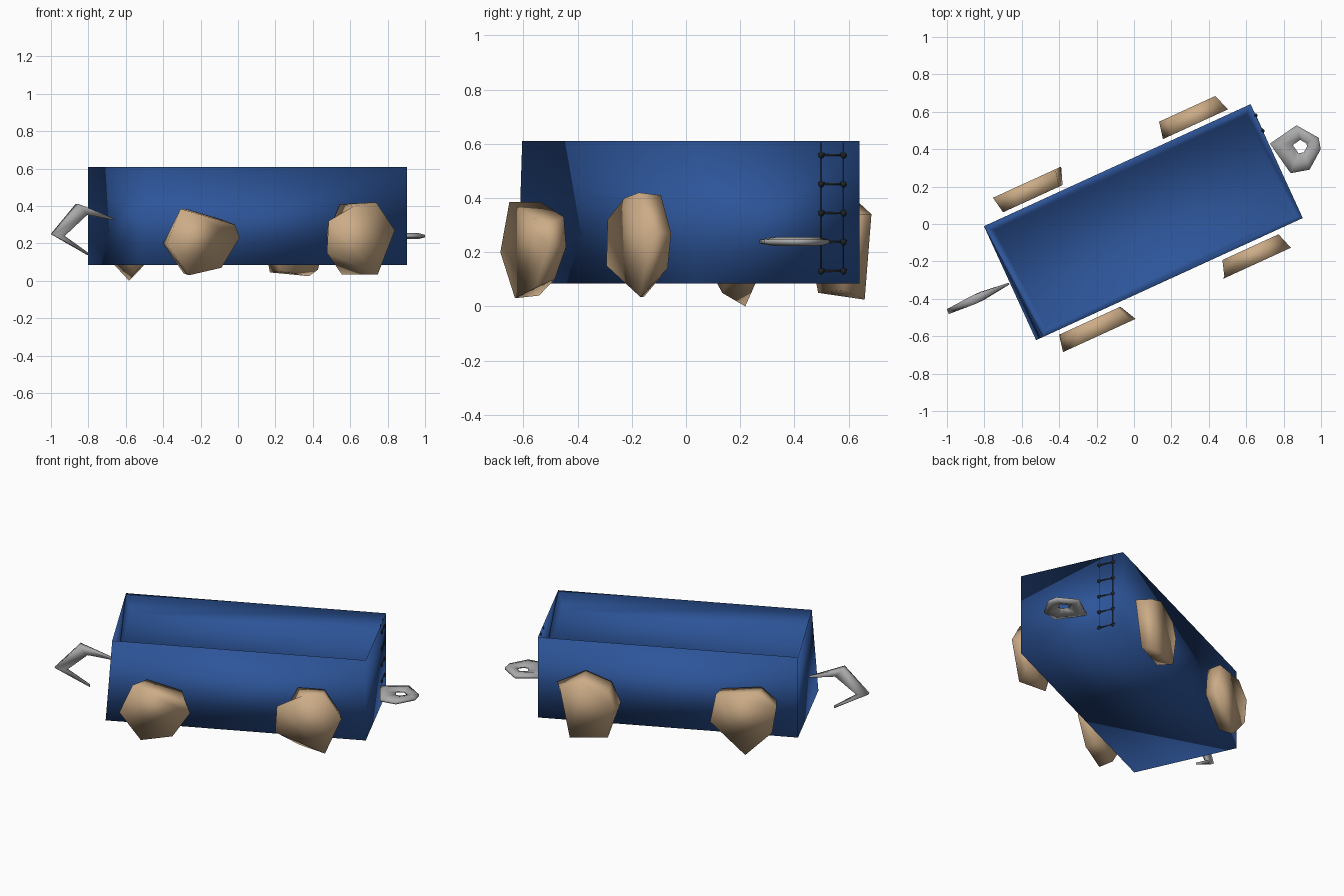
import bpy, bmesh, math
from mathutils import Matrix, Vector

if "Cube" in bpy.data.objects:
    bpy.data.objects.remove(bpy.data.objects["Cube"], do_unlink=True)

# the whole cart is turned about z
PLACE = Matrix.Translation((0.05, 0.01, 0)) @ Matrix.Rotation(math.radians(24.6), 4, "Z")


def material(name, color):
    m = bpy.data.materials.new(name)
    m.use_nodes = True
    m.diffuse_color = (*color, 1)
    bsdf = m.node_tree.nodes["Principled BSDF"]
    bsdf.inputs["Base Color"].default_value = (*color, 1)
    bsdf.inputs["Roughness"].default_value = 0.8
    return m


BLUE = material("cart blue", (0.026, 0.09, 0.32))
TAN = material("wheel tan", (0.6, 0.41, 0.24))
GREY = material("hook grey", (0.4, 0.4, 0.4))
BLACK = material("ladder black", (0.012, 0.016, 0.016))


def finish(name, bm, mat):
    bmesh.ops.recalc_face_normals(bm, faces=bm.faces[:])
    bm.transform(PLACE)
    for f in bm.faces:
        f.smooth = True
    mesh = bpy.data.meshes.new(name)
    bm.to_mesh(mesh)
    bm.free()
    mesh.materials.append(mat)
    ob = bpy.data.objects.new(name, mesh)
    bpy.context.scene.collection.objects.link(ob)
    return ob


def loft(name, rings, mat, loop=False):
    """Skin between rings of points; the ends are joined or capped."""
    bm = bmesh.new()
    rows = [[bm.verts.new(p) for p in r] for r in rings]
    pairs = list(zip(rows, rows[1:])) + ([(rows[-1], rows[0])] if loop else [])
    n = len(rows[0])
    for a, b in pairs:
        for i in range(n):
            j = (i + 1) % n
            bm.faces.new((a[i], a[j], b[j], b[i]))
    if not loop:
        bm.faces.new(rows[0])
        bm.faces.new(rows[-1])
    return finish(name, bm, mat)


# cart body with a shallow sloping tray in the top
def rect(inset, z, skew=0.0):
    x, y = 0.784 - inset, 0.335 - inset
    return [(-x + skew, -y, z), (x, -y, z), (x, y, z), (-x, y, z)]


loft("cart_body", [rect(0, 0.085), rect(0, 0.61, 0.04), rect(0.042, 0.5, 0.03)], BLUE)

# rough-cut wheels: inner then outer outline (along the cart, height)
WHEELS = {
    "front_left_wheel": (-1,
        [(0.39, 0.035), (0.3, 0.24), (0.38, 0.41), (0.54, 0.41), (0.63, 0.27), (0.6, 0.14)],
        [(0.26, 0.15), (0.27, 0.32), (0.42, 0.4), (0.55, 0.42), (0.66, 0.27), (0.56, 0.035)]),
    "front_right_wheel": (-1,
        [(-0.66, 0.2), (-0.53, 0.385), (-0.32, 0.33), (-0.3, 0.22), (-0.4, 0.1), (-0.54, 0.04)],
        [(-0.68, 0.2), (-0.6, 0.385), (-0.28, 0.3), (-0.253, 0.23), (-0.36, 0.07), (-0.55, 0.03)]),
    "back_left_wheel": (1,
        [(0.663, 0.34), (0.49, 0.43), (0.335, 0.37), (0.28, 0.24), (0.36, 0.05), (0.58, 0.06)],
        [(0.63, 0.34), (0.5, 0.39), (0.34, 0.33), (0.3, 0.24), (0.34, 0.045), (0.57, 0.025)]),
    "back_right_wheel": (1,
        [(-0.31, 0.2), (-0.33, 0.38), (-0.57, 0.41), (-0.66, 0.33), (-0.64, 0.17), (-0.49, 0.05)],
        [(-0.276, 0.2), (-0.31, 0.38), (-0.57, 0.41), (-0.677, 0.33), (-0.65, 0.16), (-0.488, 0.0)]),
}
for name, (side, inner, outer) in WHEELS.items():
    loft(name, [[(x, side * y, z) for x, z in pts]
                for pts, y in ((inner, 0.36), (outer, 0.453))], TAN)

# curved hook at one end: outer and inner edge, half width
HOOK = [((-0.79, 0.335), (-0.79, 0.325), 0.005),
        ((-1.0, 0.41), (-0.95, 0.355), 0.024),
        ((-1.15, 0.25), (-1.08, 0.24), 0.014),
        ((-0.94, 0.138), (-0.94, 0.152), 0.005)]
loft("curved_hook", [[(o[0], -w, o[1]), (o[0], w, o[1]), (i[0], w, i[1]), (i[0], -w, i[1])]
                     for o, i, w in HOOK], GREY)

# flat coupling ring at the other end
OUTLINE = [(0.79, 0.1), (0.96, 0.13), (1.04, 0.02), (1.025, -0.04),
           (0.925, -0.115), (0.825, -0.09), (0.805, 0.015)]


def flat_ring(scale, z):
    return [(0.94 + (x - 0.94) * scale, 0.02 + (y - 0.02) * scale, z) for x, y in OUTLINE]


loft("coupling_ring", [flat_ring(1, 0.232), flat_ring(1, 0.246), flat_ring(0.65, 0.256),
                       flat_ring(0.28, 0.245), flat_ring(0.28, 0.235),
                       flat_ring(0.65, 0.223)], GREY, loop=True)

# ladder set into the end wall
bm = bmesh.new()
FACE = 0.78


def rod(a, b, r):
    a, b = Vector(a), Vector(b)
    turn = (b - a).to_track_quat("Z", "Y").to_matrix().to_4x4()
    bmesh.ops.create_cone(bm, cap_ends=True, segments=6, radius1=r, radius2=r,
                          depth=(b - a).length, matrix=Matrix.Translation((a + b) / 2) @ turn)


RAILS = (0.179, 0.269)
for y in RAILS:
    rod((FACE, y, 0.12), (FACE, y, 0.605), 0.005)
for k in range(5):
    z = 0.13 + 0.107 * k
    rod((FACE, RAILS[0], z), (FACE, RAILS[1], z), 0.006)
    for y in RAILS:
        bmesh.ops.create_icosphere(bm, subdivisions=1, radius=0.015,
                                   matrix=Matrix.Translation((FACE, y, z)))
finish("end_ladder", bm, BLACK)
